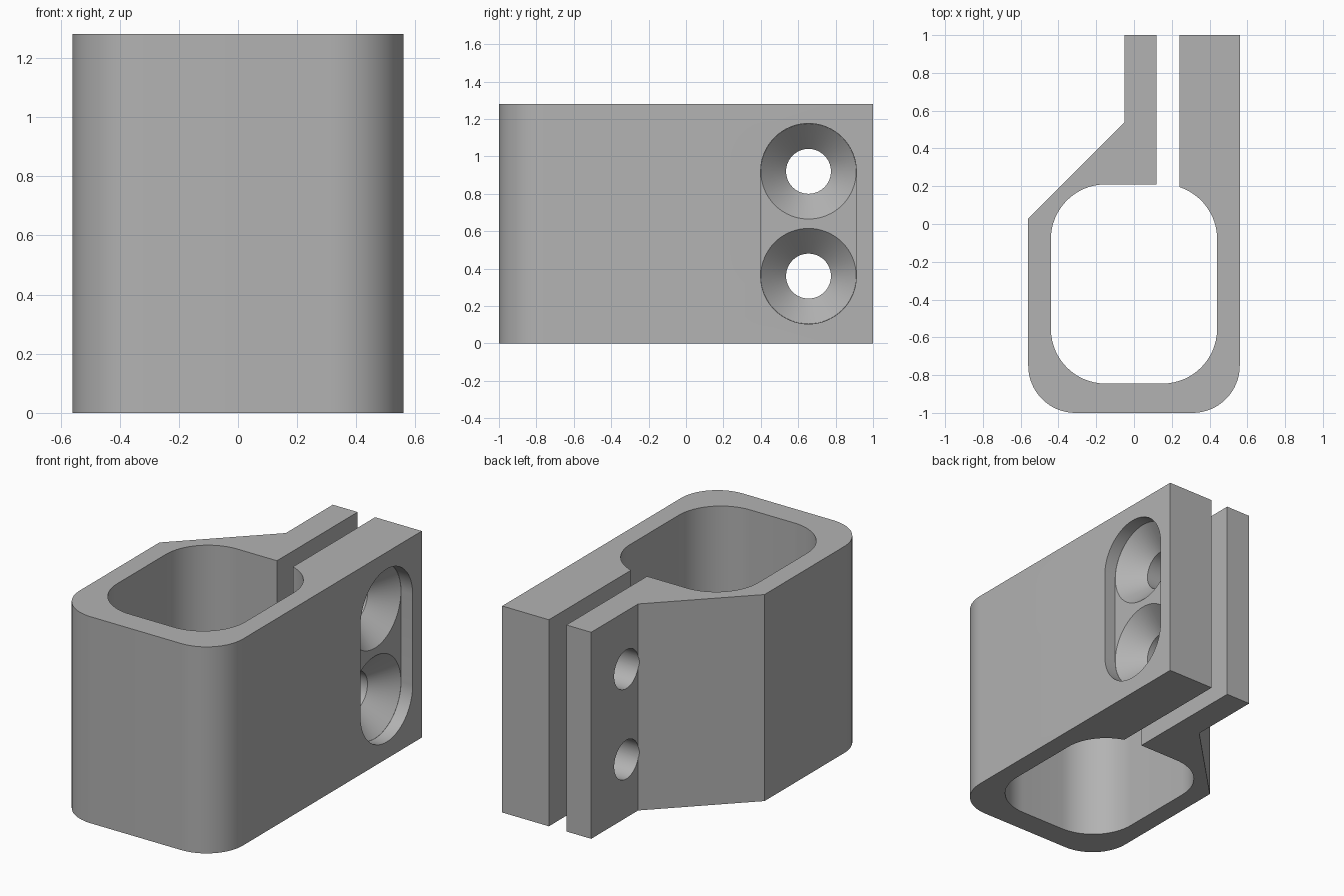
import bpy, bmesh, math
from mathutils import Vector

cube = bpy.data.objects.get("Cube")
if cube:
    bpy.data.objects.remove(cube, do_unlink=True)

HEIGHT = 1.28
HOLE_Y = 0.655
HOLE_Z = (0.36, 0.92)
HOLE_R, SINK_R = 0.12, 0.255
FACE_X, FLOOR_X = 0.56, 0.48

grey = bpy.data.materials.new("plain grey")
grey.use_nodes = True
grey.diffuse_color = (0.45, 0.45, 0.45, 1)
grey.node_tree.nodes["Principled BSDF"].inputs["Base Color"].default_value = (0.45, 0.45, 0.45, 1)


def arc(cx, cy, r, start, end, steps=16):
    """Points along an arc, angles in degrees."""
    angles = [math.radians(start + (end - start) * i / steps) for i in range(steps + 1)]
    return [(cx + r * math.cos(a), cy + r * math.sin(a)) for a in angles]


def loft(name, rings):
    """Solid skinned through matching rings of points and capped at both ends."""
    bm = bmesh.new()
    loops = [[bm.verts.new(p) for p in ring] for ring in rings]
    for a, b in zip(loops, loops[1:]):
        for i in range(len(a)):
            j = (i + 1) % len(a)
            bm.faces.new((a[i], a[j], b[j], b[i]))
    bm.faces.new(loops[0][::-1])
    bm.faces.new(loops[-1])
    bmesh.ops.recalc_face_normals(bm, faces=bm.faces)
    mesh = bpy.data.meshes.new(name)
    bm.to_mesh(mesh)
    bm.free()
    obj = bpy.data.objects.new(name, mesh)
    bpy.context.collection.objects.link(obj)
    mesh.materials.append(grey)
    return obj


def cut(target, cutter):
    """Subtract the cutter for good and remove it."""
    bpy.context.view_layer.objects.active = target
    mod = target.modifiers.new("cut", "BOOLEAN")
    mod.operation, mod.solver, mod.object = "DIFFERENCE", "EXACT", cutter
    bpy.ops.object.modifier_apply(modifier=mod.name)
    bpy.data.objects.remove(cutter, do_unlink=True)


# Clamp outline: outer wall with rounded front corners, then the split bore
bore_r = 0.29
split = math.degrees(math.acos((0.24 - 0.15) / bore_r))
outline = arc(-0.31, -0.75, 0.25, 180, 270) + arc(0.31, -0.75, 0.25, 270, 360)
outline += [(0.56, 1), (0.24, 1)]
outline += arc(0.15, -0.08, bore_r, split, 0)
outline += arc(0.15, -0.555, bore_r, 0, -90)
outline += arc(-0.15, -0.555, bore_r, 270, 180)
outline += arc(-0.15, -0.08, bore_r, 180, 90)
outline += [(0.12, 0.21), (0.12, 1), (-0.05, 1), (-0.05, 0.54), (-0.56, 0.03)]
clamp = loft("clamp_body", [[(x, y, z) for x, y in outline] for z in (0, HEIGHT)])

# Long recess around both screw heads
slot = arc(HOLE_Y, HOLE_Z[1], SINK_R + 0.001, 0, 180, 32)
slot += arc(HOLE_Y, HOLE_Z[0], SINK_R + 0.001, 180, 360, 32)
cut(clamp, loft("recess_cutter", [[(x, y, z) for y, z in slot] for x in (FLOOR_X, FACE_X + 0.1)]))

# Countersunk screw holes through both arms
sink_end = FLOOR_X - (SINK_R - HOLE_R)
steps = ((-0.3, HOLE_R), (sink_end, HOLE_R), (FLOOR_X, SINK_R), (FACE_X + 0.05, SINK_R))
for z in HOLE_Z:
    rings = [[(x, py, pz) for py, pz in arc(HOLE_Y, z, r, 0, 360, 64)[:-1]] for x, r in steps]
    cut(clamp, loft("screw_hole_cutter", rings))

# Smooth the curved walls, keep the edges crisp
bpy.ops.object.select_all(action="DESELECT")
clamp.select_set(True)
bpy.context.view_layer.objects.active = clamp
bpy.ops.object.shade_smooth_by_angle(angle=math.radians(30))
